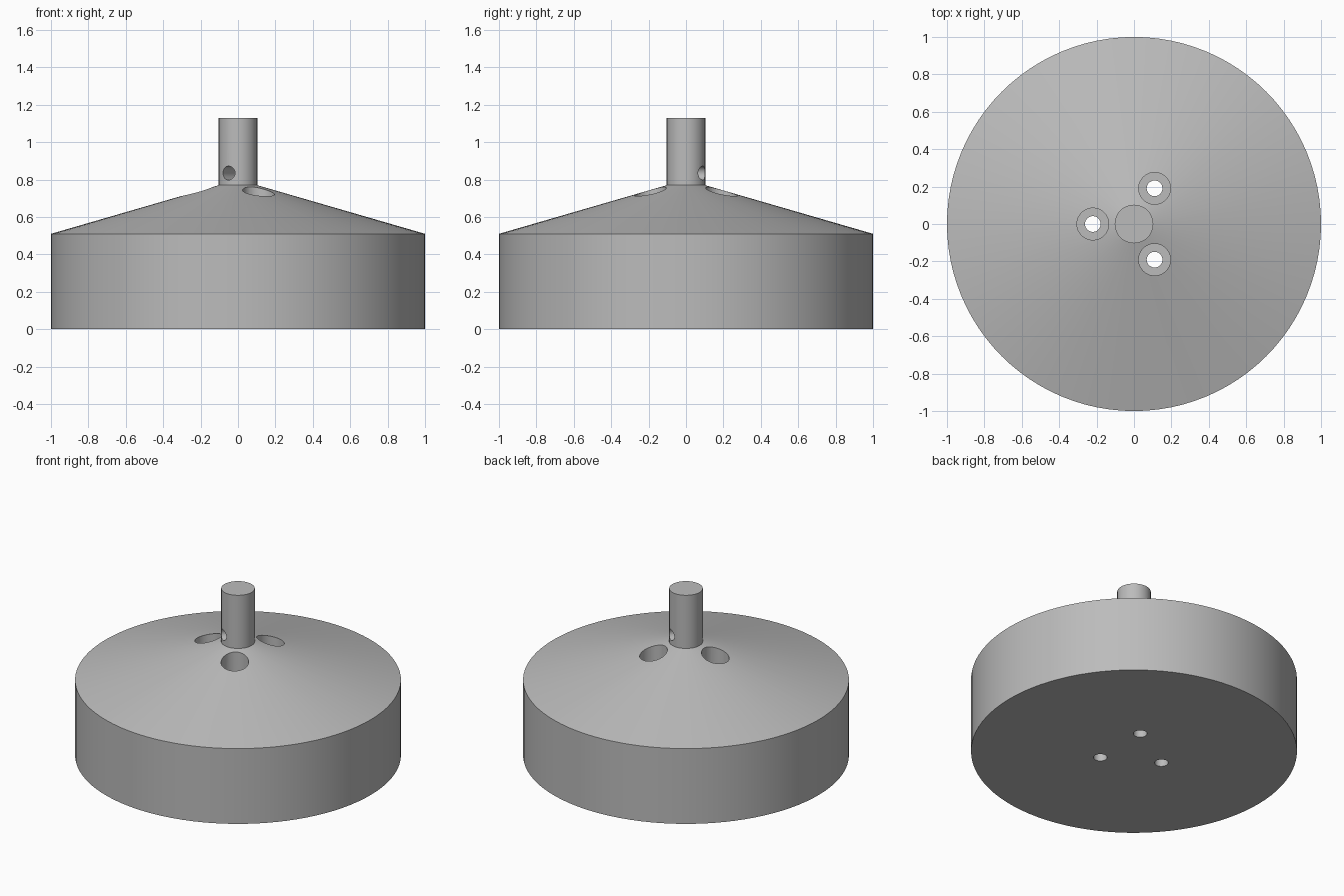
import bpy
import bmesh
import math
from mathutils import Matrix, Vector

if "Cube" in bpy.data.objects:
    bpy.data.objects.remove(bpy.data.objects["Cube"], do_unlink=True)

SEGMENTS = 96

grey = bpy.data.materials.new("plain grey")
grey.use_nodes = True
colour = (0.5, 0.5, 0.5, 1)
grey.diffuse_color = colour
grey.node_tree.nodes["Principled BSDF"].inputs["Base Color"].default_value = colour


def add_object(name, bm):
    mesh = bpy.data.meshes.new(name)
    bm.to_mesh(mesh)
    bm.free()
    mesh.materials.append(grey)
    obj = bpy.data.objects.new(name, mesh)
    bpy.context.collection.objects.link(obj)
    return obj


def lathe(name, profile):
    """Solid of revolution with flat end caps."""
    bm = bmesh.new()
    rings = []
    for r, z in profile:
        rings.append([bm.verts.new((r * math.cos(a), r * math.sin(a), z))
                      for a in (math.tau * i / SEGMENTS for i in range(SEGMENTS))])
    for low, high in zip(rings, rings[1:]):
        for i in range(SEGMENTS):
            j = (i + 1) % SEGMENTS
            bm.faces.new((low[i], low[j], high[j], high[i]))
    bm.faces.new(rings[0][::-1])
    bm.faces.new(rings[-1])
    return add_object(name, bm)


def cut(target, name, radius, start, end):
    """Bore a round hole from start to end."""
    start, end = Vector(start), Vector(end)
    axis = end - start
    bm = bmesh.new()
    turn = axis.to_track_quat("Z", "Y").to_matrix().to_4x4()
    bmesh.ops.create_cone(bm, cap_ends=True, segments=48, radius1=radius, radius2=radius,
                          depth=axis.length,
                          matrix=Matrix.Translation((start + end) / 2) @ turn)
    cutter = add_object(name, bm)
    mod = target.modifiers.new(name, "BOOLEAN")
    mod.operation = "DIFFERENCE"
    mod.solver = "EXACT"
    mod.object = cutter
    bpy.context.view_layer.objects.active = target
    bpy.ops.object.modifier_apply(modifier=mod.name)
    bpy.data.objects.remove(cutter, do_unlink=True)


# Drum with conical shoulder and central stem
base = lathe("weighted_base", [(1, 0), (1, 0.51), (0.103, 0.77), (0.103, 1.13)])

# Three counterbored screw holes around the stem
for degrees in (60, 180, 300):
    a = math.radians(degrees)
    x, y = 0.22 * math.cos(a), 0.22 * math.sin(a)
    cut(base, "screw_hole", 0.042, (x, y, -0.1), (x, y, 1))
    cut(base, "screw_head_recess", 0.085, (x, y, 0.3), (x, y, 1))

# Cross hole through the stem
a = math.radians(60)
d = Vector((math.cos(a), math.sin(a), 0)) * 0.13
centre = Vector((0, 0, 0.835))
cut(base, "stem_cross_hole", 0.037, centre - d, centre + d)

bpy.ops.object.select_all(action="DESELECT")
base.select_set(True)
bpy.context.view_layer.objects.active = base
bpy.ops.object.shade_smooth_by_angle(angle=math.radians(12))
